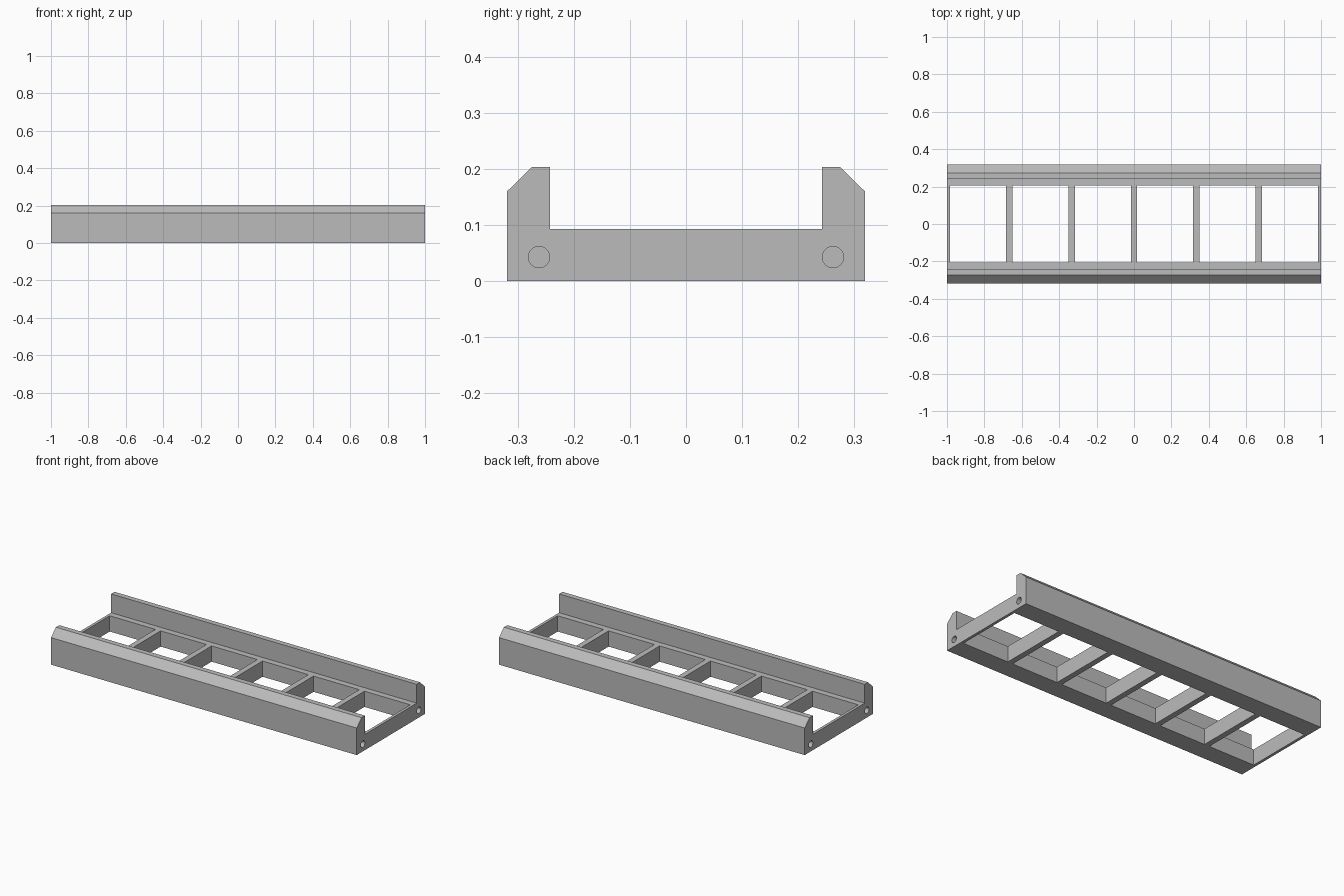
import bpy, bmesh
from mathutils import Matrix, Vector

cube = bpy.data.objects.get("Cube")
if cube:
    bpy.data.objects.remove(cube, do_unlink=True)

grey = bpy.data.materials.new("plain_grey")
grey.use_nodes = True
colour = (0.5, 0.5, 0.5, 1)
grey.diffuse_color = colour
grey.node_tree.nodes["Principled BSDF"].inputs["Base Color"].default_value = colour

LENGTH = 2.0
BAYS = 6
PITCH = LENGTH / BAYS


def make_object(name, bm):
    bmesh.ops.recalc_face_normals(bm, faces=bm.faces)
    mesh = bpy.data.meshes.new(name)
    bm.to_mesh(mesh)
    bm.free()
    mesh.materials.append(grey)
    obj = bpy.data.objects.new(name, mesh)
    bpy.context.collection.objects.link(obj)
    return obj


# Channel: mirrored cross-section with chamfered side walls, run along x
half = [(0.319, 0), (0.319, 0.16), (0.274, 0.204), (0.242, 0.204), (0.242, 0.093)]
profile = half + [(-y, z) for y, z in reversed(half)]
bm = bmesh.new()
end = bm.faces.new([bm.verts.new((-LENGTH / 2, y, z)) for y, z in profile])
run = bmesh.ops.extrude_face_region(bm, geom=[end])
bmesh.ops.translate(bm, vec=(LENGTH, 0, 0),
                    verts=[v for v in run["geom"] if isinstance(v, bmesh.types.BMVert)])
channel = make_object("ladder_channel", bm)

# Cutters: square floor openings, leaving the cross rungs
bm = bmesh.new()
for i in range(BAYS):
    x = (i + 0.5) * PITCH - LENGTH / 2
    bmesh.ops.create_cube(bm, size=1, matrix=Matrix.Translation((x, 0, 0.05))
                          @ Matrix.Diagonal((0.3, 0.411, 0.3, 1)))

# Cutters: blind pin holes in both ends of each rail
DEPTH = 0.1
for sx in (-1, 1):
    for sy in (-1, 1):
        place = Matrix.Translation((sx * LENGTH / 2, sy * 0.262, 0.043))
        bmesh.ops.create_cone(bm, cap_ends=True, segments=32, radius1=0.019, radius2=0.019,
                              depth=2 * DEPTH, matrix=place @ Matrix.Rotation(1.5707963, 4, "Y"))
cutter = make_object("opening_cutter", bm)
cutter.hide_render = True

# Cut, apply, and drop the helper
cut = channel.modifiers.new("openings", "BOOLEAN")
cut.operation = "DIFFERENCE"
cut.solver = "EXACT"
cut.object = cutter
bpy.context.view_layer.objects.active = channel
channel.select_set(True)
bpy.ops.object.modifier_apply(modifier=cut.name)
bpy.data.objects.remove(cutter, do_unlink=True)
bpy.ops.object.shade_smooth_by_angle(angle=0.6)
